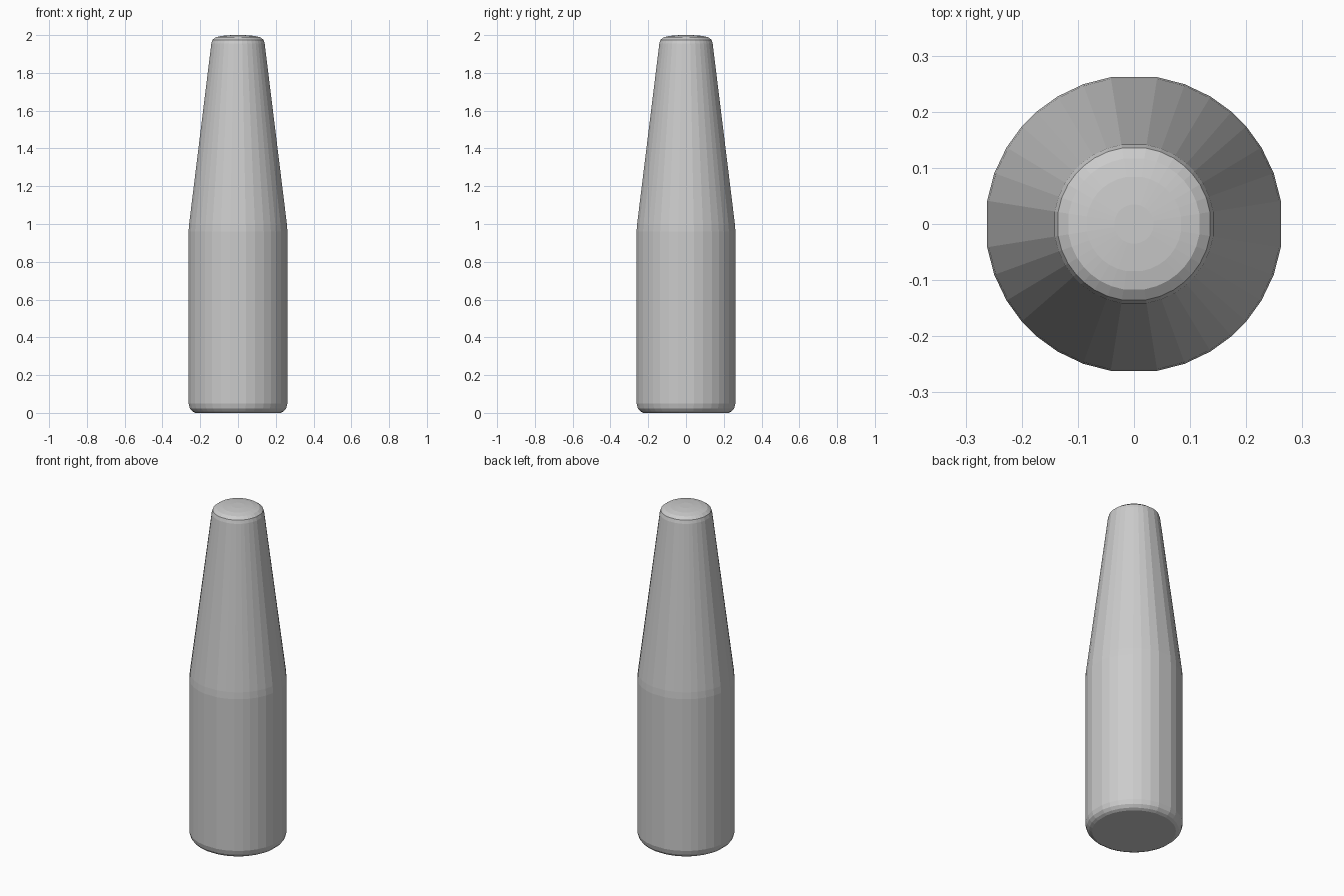
import bpy
import bmesh
from math import cos, sin, radians

cube = bpy.data.objects.get("Cube")
if cube:
    bpy.data.objects.remove(cube, do_unlink=True)

# Single grey material
grey = bpy.data.materials.new("light_grey")
grey.use_nodes = True
colour = (0.6, 0.6, 0.6, 1)
grey.diffuse_color = colour
grey.node_tree.nodes["Principled BSDF"].inputs["Base Color"].default_value = colour

# Uneven facets around the body, mirrored within each quarter
half = [9, 20, 31, 41]
quarter = half + [90 - a for a in reversed(half)]
angles = [radians(a + 90 * q) for q in range(4) for a in quarter]

# Radius and height: rounded base, straight barrel, tapered neck, domed tip
profile = [(0.228, 0), (0.244, 0.008), (0.258, 0.024), (0.265, 0.05),
           (0.265, 0.96), (0.262, 1.0), (0.143, 1.955), (0.137, 1.975),
           (0.118, 1.989), (0.085, 1.996), (0.035, 2.0)]


def revolve(name, profile, material):
    bm = bmesh.new()
    rings = [[bm.verts.new((r * cos(a), r * sin(a), z)) for a in angles]
             for r, z in profile]
    n = len(angles)
    for low, high in zip(rings, rings[1:]):
        for i in range(n):
            j = (i + 1) % n
            bm.faces.new((low[i], low[j], high[j], high[i]))
    # Close both ends
    bm.faces.new(rings[0][::-1])
    bm.faces.new(rings[-1])
    mesh = bpy.data.meshes.new(name)
    bm.to_mesh(mesh)
    bm.free()
    mesh.materials.append(material)
    obj = bpy.data.objects.new(name, mesh)
    bpy.context.collection.objects.link(obj)
    return obj


revolve("tapered_peg", profile, grey)
